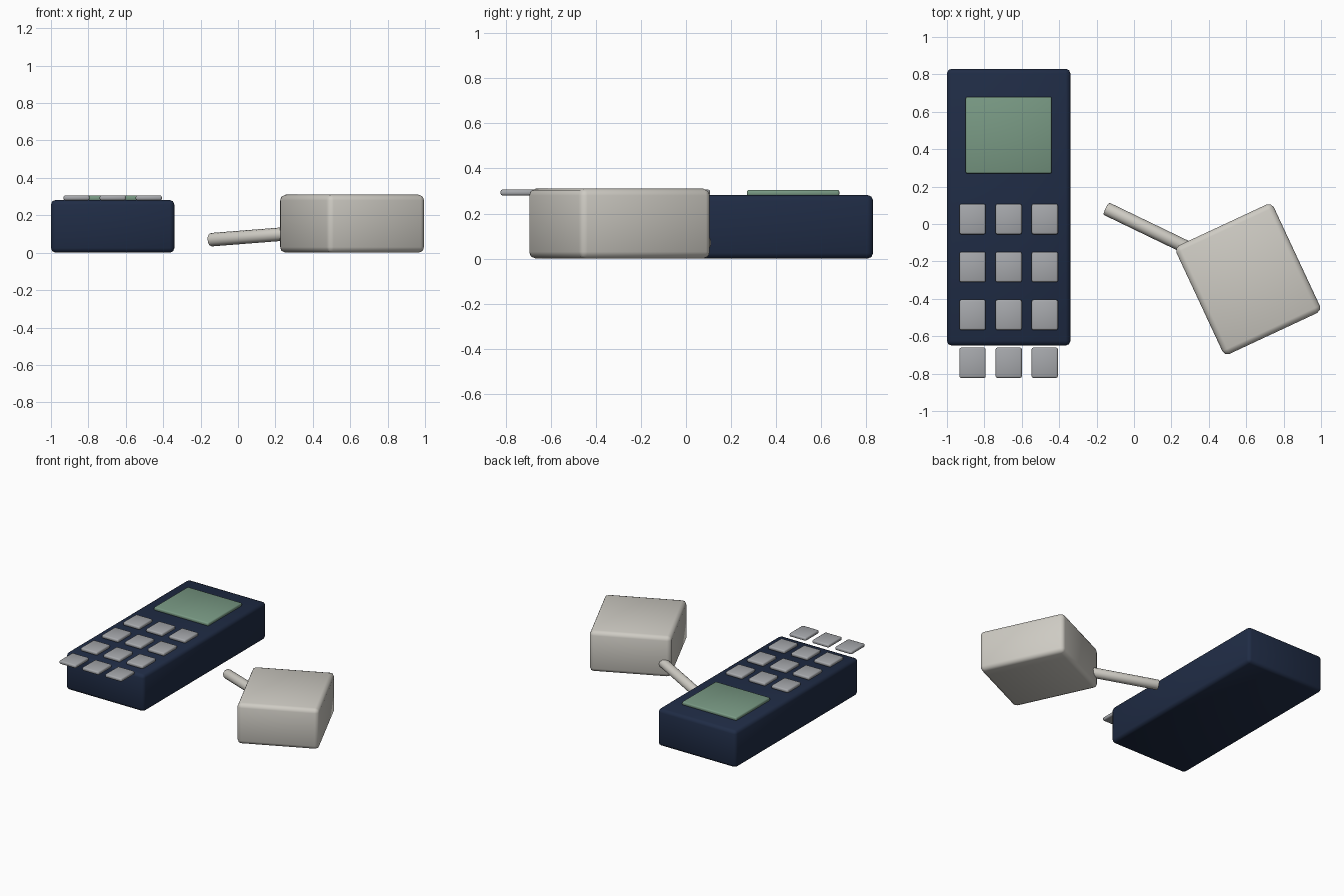
import bpy
import math
from mathutils import Vector

if "Cube" in bpy.data.objects:
    bpy.data.objects.remove(bpy.data.objects["Cube"])


def material(name, color):
    m = bpy.data.materials.new(name)
    m.diffuse_color = (*color, 1)
    m.use_nodes = True
    m.node_tree.nodes["Principled BSDF"].inputs["Base Color"].default_value = m.diffuse_color
    return m


NAVY = material("navy", (0.014, 0.025, 0.06))
GREEN = material("screen_green", (0.19, 0.32, 0.23))
KEY = material("key_grey", (0.38, 0.39, 0.41))
CREAM = material("cream", (0.62, 0.60, 0.55))


def finish(obj, name, mat, bevel):
    obj.name = name
    obj.data.materials.append(mat)
    mod = obj.modifiers.new("Bevel", 'BEVEL')
    mod.width = bevel
    mod.segments = 2
    mod.limit_method = 'ANGLE'
    mod.angle_limit = math.radians(50)
    bpy.ops.object.modifier_apply(modifier=mod.name)
    bpy.ops.object.shade_smooth_by_angle(angle=math.radians(50))
    return obj


def box(name, center, size, mat, bevel, turn=0):
    bpy.ops.mesh.primitive_cube_add(size=1, location=center)
    obj = bpy.context.object
    obj.scale = size
    bpy.ops.object.transform_apply(location=False, rotation=False, scale=True)
    obj.rotation_euler.z = math.radians(turn)
    return finish(obj, name, mat, bevel)


def rod(name, start, end, radius, mat, bevel):
    a, b = Vector(start), Vector(end)
    bpy.ops.mesh.primitive_cylinder_add(vertices=12, radius=radius,
                                        depth=(b - a).length, location=(a + b) / 2)
    obj = bpy.context.object
    obj.rotation_euler = (b - a).to_track_quat('Z', 'Y').to_euler()
    return finish(obj, name, mat, bevel)


# Handset body and screen
box("handset_body", (-0.67, 0.09, 0.141), (0.66, 1.48, 0.282), NAVY, 0.025)
box("screen", (-0.67, 0.475, 0.291), (0.46, 0.41, 0.028), GREEN, 0.009)

# Keypad: four rows, the last one sitting past the body's lower edge
for row in range(4):
    for col in range(3):
        box(f"key_{row + 1}_{col + 1}",
            (-0.863 + 0.193 * col, 0.026 - 0.256 * row, 0.293),
            (0.14, 0.162, 0.026), KEY, 0.009)

# Charger block and its plug rod
box("charger_block", (0.61, -0.295, 0.155), (0.575, 0.64, 0.31), CREAM, 0.03, 25)
rod("charger_rod", (-0.15, 0.083, 0.069), (0.36, -0.163, 0.109), 0.036, CREAM, 0.008)
